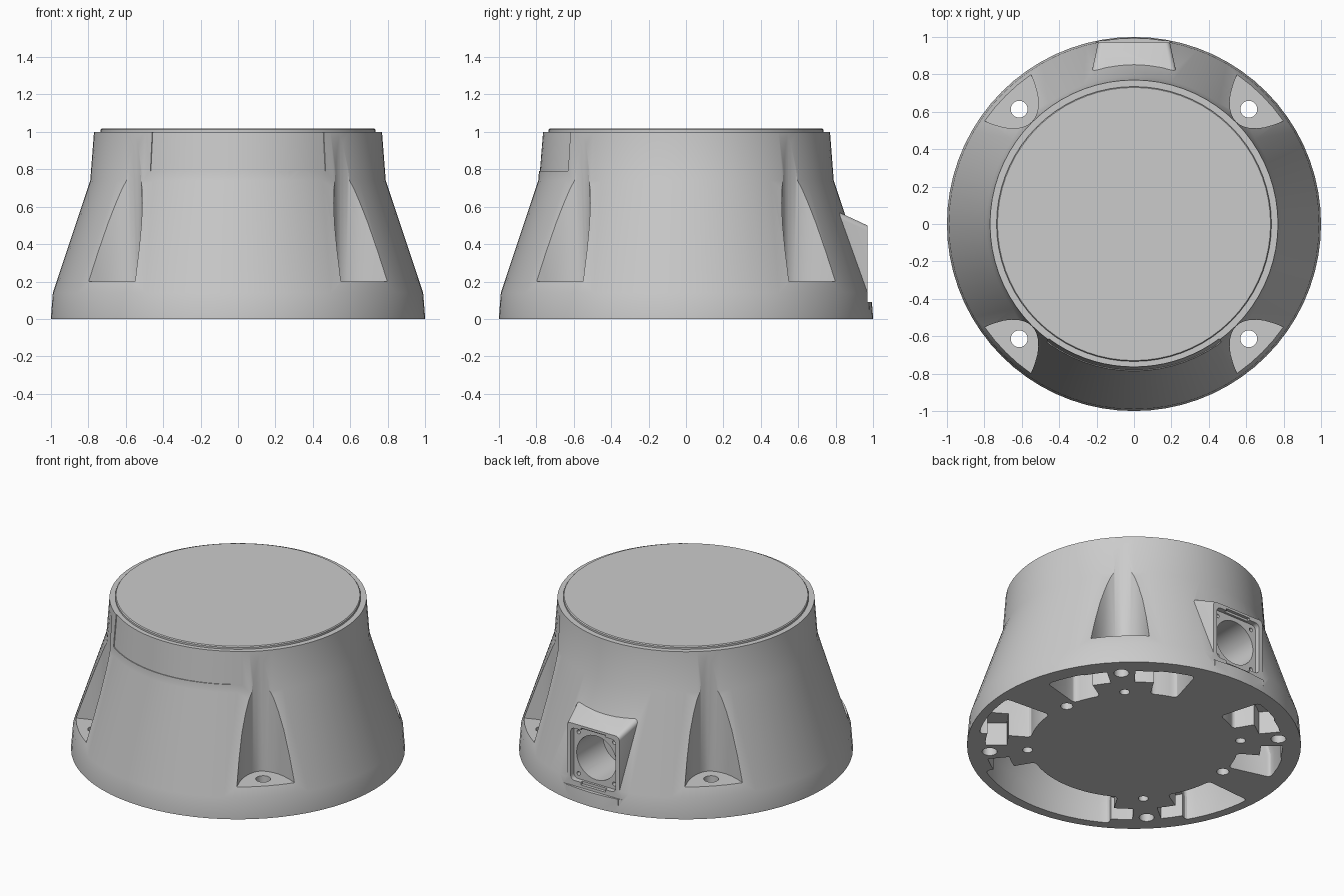
import bpy, bmesh
from math import radians, sin, cos, pi
from mathutils import Matrix

if "Cube" in bpy.data.objects:
    bpy.data.objects.remove(bpy.data.objects["Cube"])


def finish(name, bm):
    bmesh.ops.recalc_face_normals(bm, faces=bm.faces)
    me = bpy.data.meshes.new(name)
    bm.to_mesh(me)
    bm.free()
    ob = bpy.data.objects.new(name, me)
    bpy.context.collection.objects.link(ob)
    return ob


def lathe(name, profile, n=72):
    """Solid of revolution, capped at both ends."""
    bm = bmesh.new()
    rings = [[bm.verts.new((r * cos(2 * pi * i / n), r * sin(2 * pi * i / n), z))
              for i in range(n)] for r, z in profile]
    for a, b in zip(rings, rings[1:]):
        for i in range(n):
            j = (i + 1) % n
            bm.faces.new((a[i], a[j], b[j], b[i]))
    bm.faces.new(rings[0])
    bm.faces.new(rings[-1])
    return finish(name, bm)


def sector(name, profile, a0, a1, round_ends=0.0):
    """Closed (r, z) profile swept between two angles in degrees."""
    bm = bmesh.new()
    n = max(2, round((a1 - a0) / 4))
    rings = []
    for i in range(n + 1):
        t = radians(a0 + (a1 - a0) * i / n)
        rings.append([bm.verts.new((r * cos(t), r * sin(t), z)) for r, z in profile])
    m = len(profile)
    for a, b in zip(rings, rings[1:]):
        for k in range(m):
            bm.faces.new((a[k], a[(k + 1) % m], b[(k + 1) % m], b[k]))
    caps = [bm.faces.new(rings[0]), bm.faces.new(rings[-1])]
    bmesh.ops.recalc_face_normals(bm, faces=bm.faces)
    if round_ends:
        edges = list({e for f in caps for e in f.edges})
        bmesh.ops.bevel(bm, geom=edges, offset=round_ends, segments=3,
                        profile=0.5, affect='EDGES')
    return finish(name, bm)


def prism(name, lower, upper):
    """Solid between two matching 3D outlines."""
    bm = bmesh.new()
    a = [bm.verts.new(p) for p in lower]
    b = [bm.verts.new(p) for p in upper]
    for i in range(len(a)):
        j = (i + 1) % len(a)
        bm.faces.new((a[i], a[j], b[j], b[i]))
    bm.faces.new(a)
    bm.faces.new(b)
    return finish(name, bm)


def box(name, x, y0, y1, z0, z1, bevel=0.0):
    """Box centred on x = 0, optionally rounding the edges that run along y."""
    def face(y):
        return [(-x, y, z0), (x, y, z0), (x, y, z1), (-x, y, z1)]
    ob = prism(name, face(y0), face(y1))
    if bevel:
        bm = bmesh.new()
        bm.from_mesh(ob.data)
        es = [e for e in bm.edges if abs(e.verts[0].co.y - e.verts[1].co.y) > 0.001]
        bmesh.ops.bevel(bm, geom=es, offset=bevel, segments=4, profile=0.5, affect='EDGES')
        bm.to_mesh(ob.data)
        bm.free()
    return ob


def rod(name, r, length, loc, along_y=False, n=24):
    bm = bmesh.new()
    m = Matrix.Translation(loc)
    if along_y:
        m = m @ Matrix.Rotation(pi / 2, 4, 'X')
    bmesh.ops.create_cone(bm, cap_ends=True, segments=n, radius1=r, radius2=r,
                          depth=length, matrix=m)
    return finish(name, bm)


def boolean(target, tool, op='DIFFERENCE'):
    tool.hide_render = True
    mod = target.modifiers.new(op, 'BOOLEAN')
    mod.operation, mod.object, mod.solver = op, tool, 'EXACT'
    bpy.context.view_layer.objects.active = target
    bpy.ops.object.modifier_apply(modifier=mod.name)
    bpy.data.objects.remove(tool)


def smooth(ob):
    bpy.ops.object.select_all(action='DESELECT')
    ob.select_set(True)
    bpy.context.view_layer.objects.active = ob
    bpy.ops.object.shade_smooth_by_angle(angle=radians(28))


# Conical housing and top lid
body = lathe("housing", [(1, 0), (1, 0.012), (0.99, 0.14), (0.79, 0.74), (0.77, 1.0)])
lid = lathe("top_lid", [(0.735, 0.985), (0.735, 1.012), (0.73, 1.018)])

# Connector hood on the back, with chamfered-looking rounded edges
hood = prism("hood",
             [(-0.25, 0.7, 0.05), (0.25, 0.7, 0.05), (0.25, 0.7, 0.625), (-0.25, 0.7, 0.625)],
             [(-0.19, 0.98, 0.05), (0.19, 0.98, 0.05), (0.19, 0.98, 0.495), (-0.19, 0.98, 0.495)])
bm = bmesh.new()
bm.from_mesh(hood.data)
es = [e for e in bm.edges if abs(e.verts[0].co.y - e.verts[1].co.y) > 0.1
      and e.verts[0].co.z > 0.3]
bmesh.ops.bevel(bm, geom=es, offset=0.025, segments=4, profile=0.5, affect='EDGES')
bm.to_mesh(hood.data)
bm.free()
boolean(body, hood, 'UNION')

# Flat connector face, stepped recess, lip notches, round socket, screw holes
boolean(body, box("face_cut", 0.3, 0.97, 1.1, 0.09, 0.7))
boolean(body, box("recess_cut", 0.165, 0.935, 1.1, 0.125, 0.47, 0.03))
boolean(body, box("notch_cut", 0.09, 0.95, 1.1, 0.108, 0.484))
boolean(body, rod("socket_cut", 0.145, 0.4, (0, 0.86, 0.297), True, 40))
for x in (-0.13, 0.13):
    for z in (0.16, 0.434):
        boolean(body, rod("screw_cut", 0.013, 0.1, (x, 0.92, z), True, 12))

# Four mounting pockets with through holes and small locating holes below
half = [(0.759, 0.02), (0.77, 0.045), (0.79, 0.075), (0.815, 0.1), (0.85, 0.127),
        (0.9, 0.153), (0.96, 0.178), (1.1, 0.225)]
outline = [(u, -v) for u, v in reversed(half)] + [(0.756, 0)] + half
for k in range(4):
    t = radians(45 + 90 * k)

    def place(u, v, z):
        return (u * cos(t) - v * sin(t), u * sin(t) + v * cos(t), z)
    boolean(body, prism("pocket_cut", [place(u, v, 0.2) for u, v in outline],
                        [place(u + 0.017, v, 1.0) for u, v in outline]))
    boolean(body, rod("bolt_cut", 0.045, 0.5, place(0.868, 0, 0.1)))
    boolean(body, rod("pin_cut", 0.03, 0.2, place(0.64, 0, 0)))

# Two side locating holes underneath
for x in (-0.61, 0.61):
    boolean(body, rod("side_pin_cut", 0.037, 0.2, (x, 0.1, 0)))

# Hollow chambers opening at the underside, between the pockets
chambers = [(15, 31, 0.90), (59, 74, 0.90), (106, 121, 0.90), (149, 165, 0.90),
            (184, 211, 0.94), (239, 301, 0.94), (329, 356, 0.94)]
for a0, a1, ro in chambers:
    prof = [(0.625, -0.1), (ro, -0.1), (ro, 0.15), (0.735, 0.7), (0.625, 0.7)]
    boolean(body, sector("chamber_cut", prof, a0, a1, 0.025))
# Shallow extensions of the chambers beneath the pocket floors
for c in (45, 135, 225, 315):
    for s in (-1, 1):
        a, b = sorted((c + s * 5.5, c + s * 17))
        boolean(body, sector("shallow_cut",
                             [(0.76, -0.1), (0.89, -0.1), (0.89, 0.15), (0.76, 0.15)], a, b))

# Very shallow label panel around the front of the collar
boolean(body, sector("panel_cut", [(0.781, 0.79), (0.9, 0.79), (0.9, 1.05), (0.76, 1.05)],
                     270 - 36.6, 270 + 36.6))

for ob in (body, lid):
    smooth(ob)
